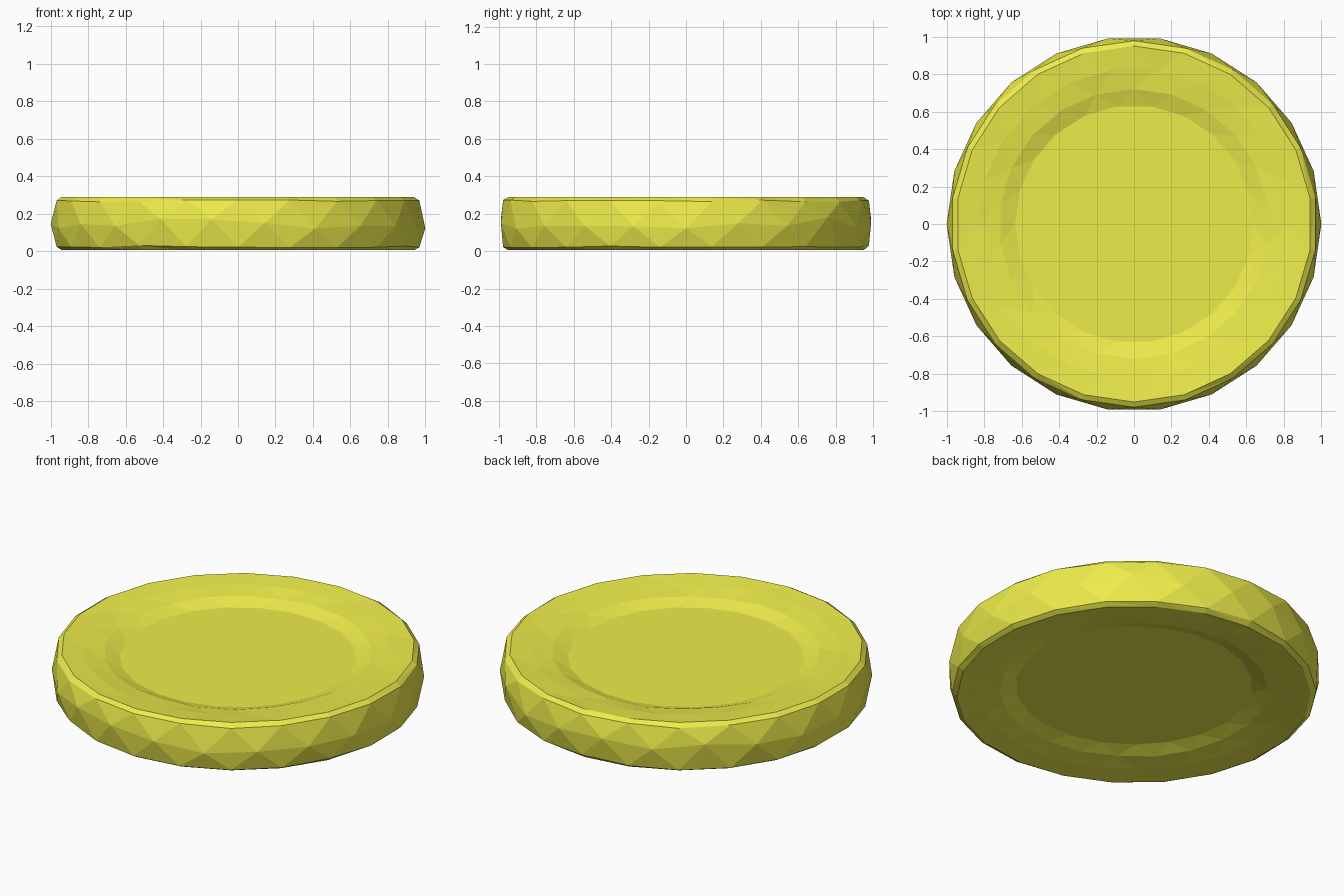
import bpy, bmesh, math, random

if "Cube" in bpy.data.objects:
    bpy.data.objects.remove(bpy.data.objects["Cube"])

random.seed(4)
SIDES = 22
# Half-turn profile from lower dish floor to upper dish floor: radius, height, stagger, jitter
PROFILE = [
    (0.635, 0.062, 0.0, 0.0), (0.72, 0.034, 0.5, 0.004), (0.83, 0.018, 0.0, 0.003),
    (0.95, 0.005, 0.5, 0.0), (0.978, 0.025, 0.5, 0.006), (1.0, 0.15, 0.0, 0.03),
    (0.978, 0.268, 0.5, 0.006), (0.95, 0.289, 0.5, 0.0), (0.83, 0.276, 0.0, 0.003),
    (0.72, 0.260, 0.5, 0.004), (0.635, 0.232, 0.0, 0.0),
]

bm = bmesh.new()
rings = []
for r, z, stagger, jitter in PROFILE:
    ring = []
    for i in range(SIDES):
        a = 2 * math.pi * (i + stagger) / SIDES
        ring.append(bm.verts.new((r * math.cos(a), r * math.sin(a),
                                  z + random.uniform(-jitter, jitter))))
    rings.append((ring, stagger))

# Faceted rim: triangles between staggered rings
for (lo, s_lo), (hi, s_hi) in zip(rings, rings[1:]):
    for i in range(SIDES):
        j = (i + 1) % SIDES
        if s_lo > s_hi:
            bm.faces.new((lo[i], hi[j], hi[i]))
            bm.faces.new((lo[i], lo[j], hi[j]))
        else:
            bm.faces.new((lo[i], lo[j], hi[i]))
            bm.faces.new((lo[j], hi[j], hi[i]))

# Flat dish floors, above and below
bm.faces.new(rings[-1][0])
bm.faces.new(rings[0][0][::-1])
bmesh.ops.recalc_face_normals(bm, faces=bm.faces)

mesh = bpy.data.meshes.new("dished_disc")
bm.to_mesh(mesh)
bm.free()
disc = bpy.data.objects.new("dished_disc", mesh)
bpy.context.collection.objects.link(disc)

# Yellow
mat = bpy.data.materials.new("yellow")
mat.diffuse_color = (0.85, 0.84, 0.07, 1)
mat.use_nodes = True
mat.node_tree.nodes["Principled BSDF"].inputs["Base Color"].default_value = mat.diffuse_color
mesh.materials.append(mat)
